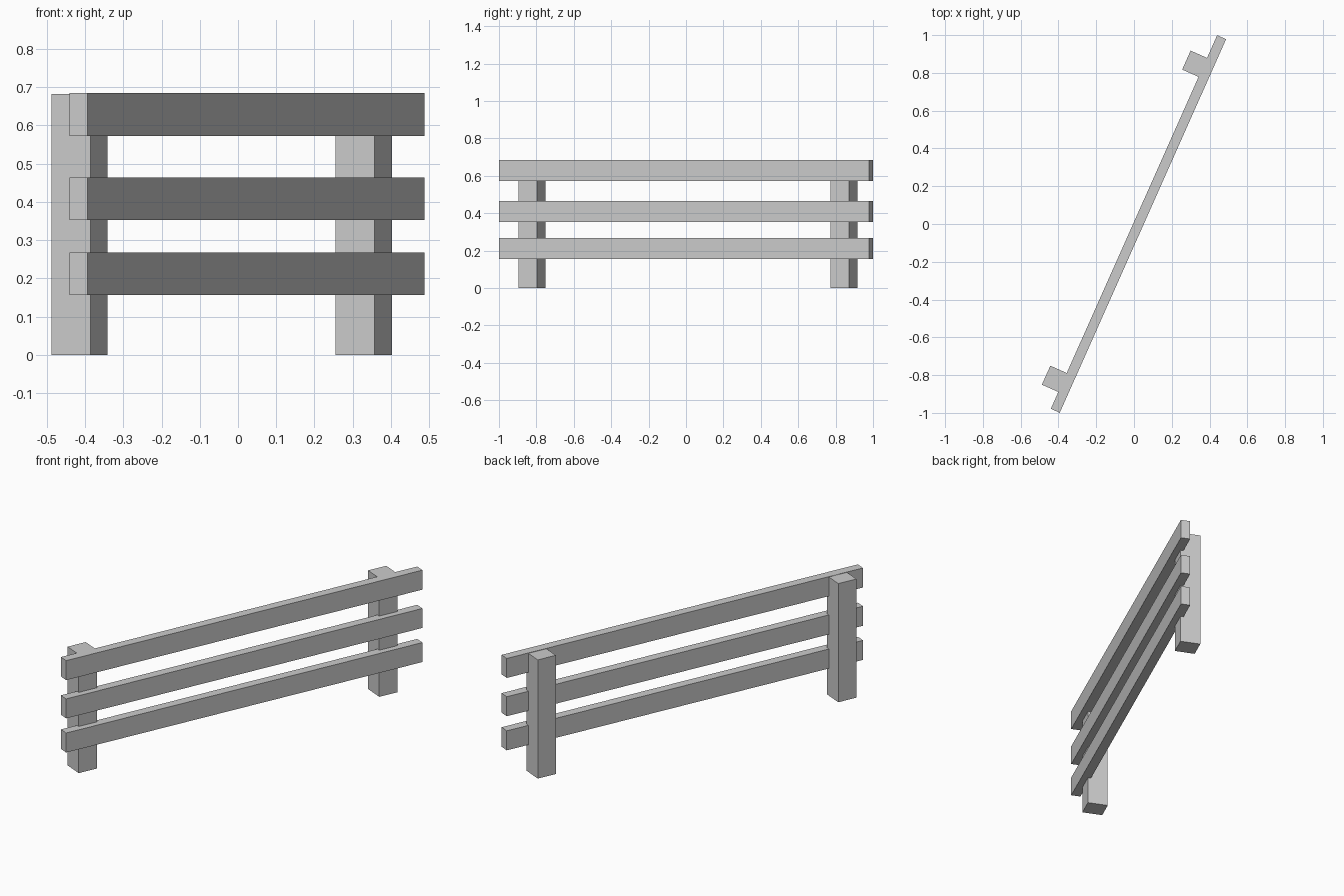
import bpy
from math import radians
from mathutils import Matrix

if "Cube" in bpy.data.objects:
    bpy.data.objects.remove(bpy.data.objects["Cube"])

# Fence frame: local x runs along the rails, local y points to the post side
FRAME = Matrix.Translation((0.0235, 0, 0)) @ Matrix.Rotation(radians(66), 4, 'Z')


def box(name, centre, size):
    bpy.ops.mesh.primitive_cube_add(size=1)
    ob = bpy.context.object
    ob.name = name
    ob.data.transform(Matrix.Diagonal((*size, 1)))
    ob.matrix_world = FRAME @ Matrix.Translation(centre)
    return ob


# Three horizontal rails
for name, z in (("lower_rail", 0.212), ("middle_rail", 0.408), ("upper_rail", 0.628)):
    box(name, (0, 0, z), (2.165, 0.052, 0.112))

# Two square posts behind the rails, slightly let into them
POST_HEIGHT = 0.682
for name, x in (("front_post", -0.930), ("back_post", 0.896)):
    box(name, (x, 0.065, POST_HEIGHT / 2), (0.11, 0.112, POST_HEIGHT))
